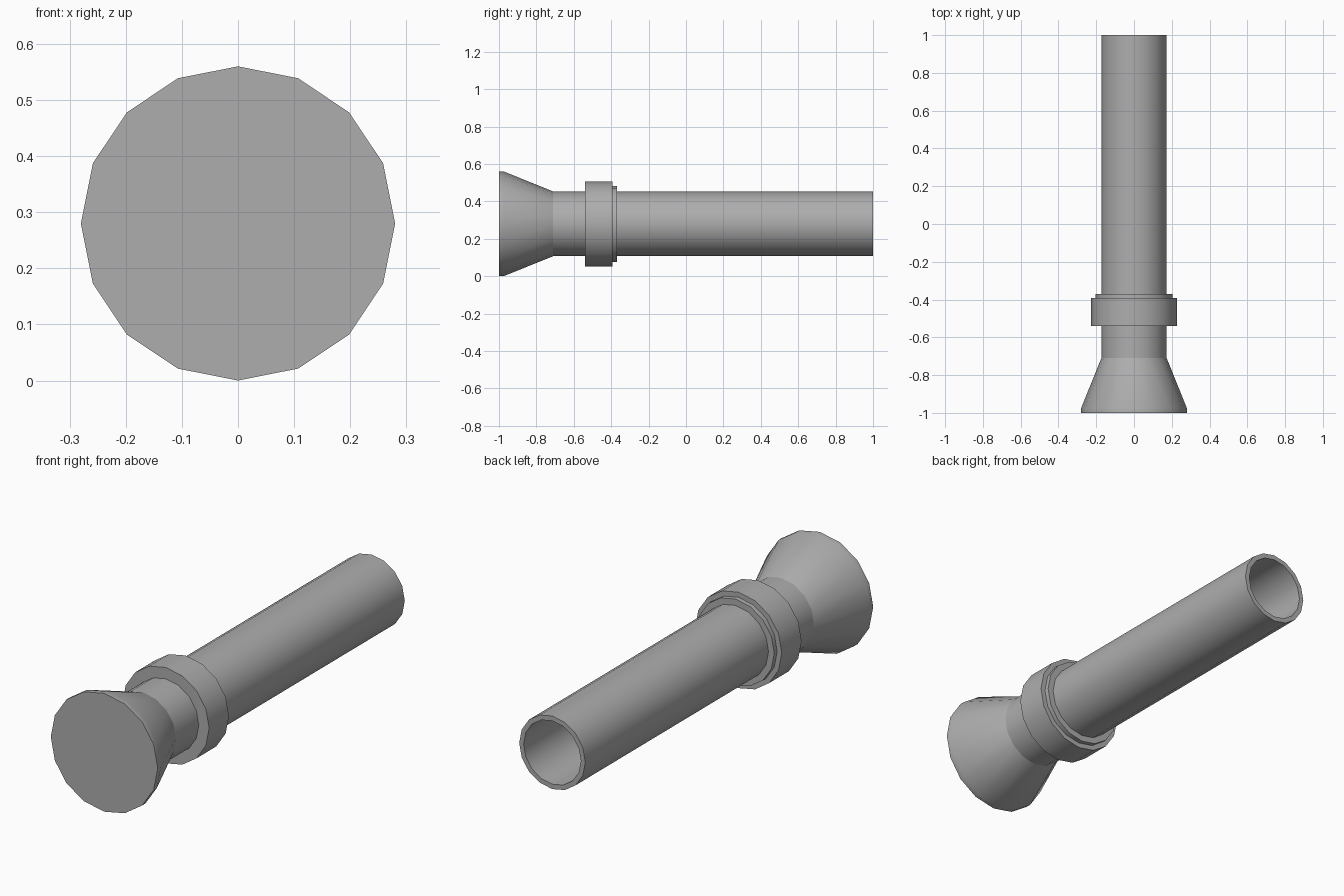
import bpy, bmesh, math

if "Cube" in bpy.data.objects:
    bpy.data.objects.remove(bpy.data.objects["Cube"])

SIDES = 16
AXIS_Z = 0.28

grey = bpy.data.materials.new("dark_grey")
grey.diffuse_color = (0.42, 0.42, 0.42, 1.0)
grey.use_nodes = True
grey.node_tree.nodes["Principled BSDF"].inputs["Base Color"].default_value = grey.diffuse_color


def lathe(name, profile, closed=False, cap_end=True):
    """Revolve (radius, y) points about the lengthwise axis; cap open ends."""
    bm = bmesh.new()
    rings = []
    for r, y in profile:
        rings.append([bm.verts.new((r * math.cos(2 * math.pi * i / SIDES), y,
                                    AXIS_Z + r * math.sin(2 * math.pi * i / SIDES)))
                      for i in range(SIDES)])
    pairs = list(zip(rings, rings[1:]))
    if closed:
        pairs.append((rings[-1], rings[0]))
    else:
        bm.faces.new(rings[0])
        bm.faces.new(rings[-1])
    for a, b in pairs:
        for i in range(SIDES):
            j = (i + 1) % SIDES
            bm.faces.new((a[i], a[j], b[j], b[i]))
    bmesh.ops.recalc_face_normals(bm, faces=bm.faces)
    mesh = bpy.data.meshes.new(name)
    bm.to_mesh(mesh)
    bm.free()
    mesh.materials.append(grey)
    ob = bpy.data.objects.new(name, mesh)
    bpy.context.collection.objects.link(ob)
    bpy.ops.object.select_all(action='DESELECT')
    ob.select_set(True)
    bpy.context.view_layer.objects.active = ob
    bpy.ops.object.shade_smooth_by_angle(angle=math.radians(30))
    return ob


# Flared solid head with a short straight rim
lathe("flared_head", [(0.28, -1.0), (0.28, -0.975), (0.173, -0.71)])

# Long pipe with an open bore at the back
lathe("pipe", [(0.173, -0.71), (0.173, 1.0), (0.150, 1.0), (0.150, -0.70)])

# Wide collar ring around the pipe
lathe("collar", [(0.165, -0.54), (0.227, -0.54), (0.227, -0.392),
                 (0.165, -0.392)], closed=True)

# Narrow lip behind the collar
lathe("collar_lip", [(0.165, -0.40), (0.203, -0.40), (0.203, -0.37),
                     (0.165, -0.37)], closed=True)
